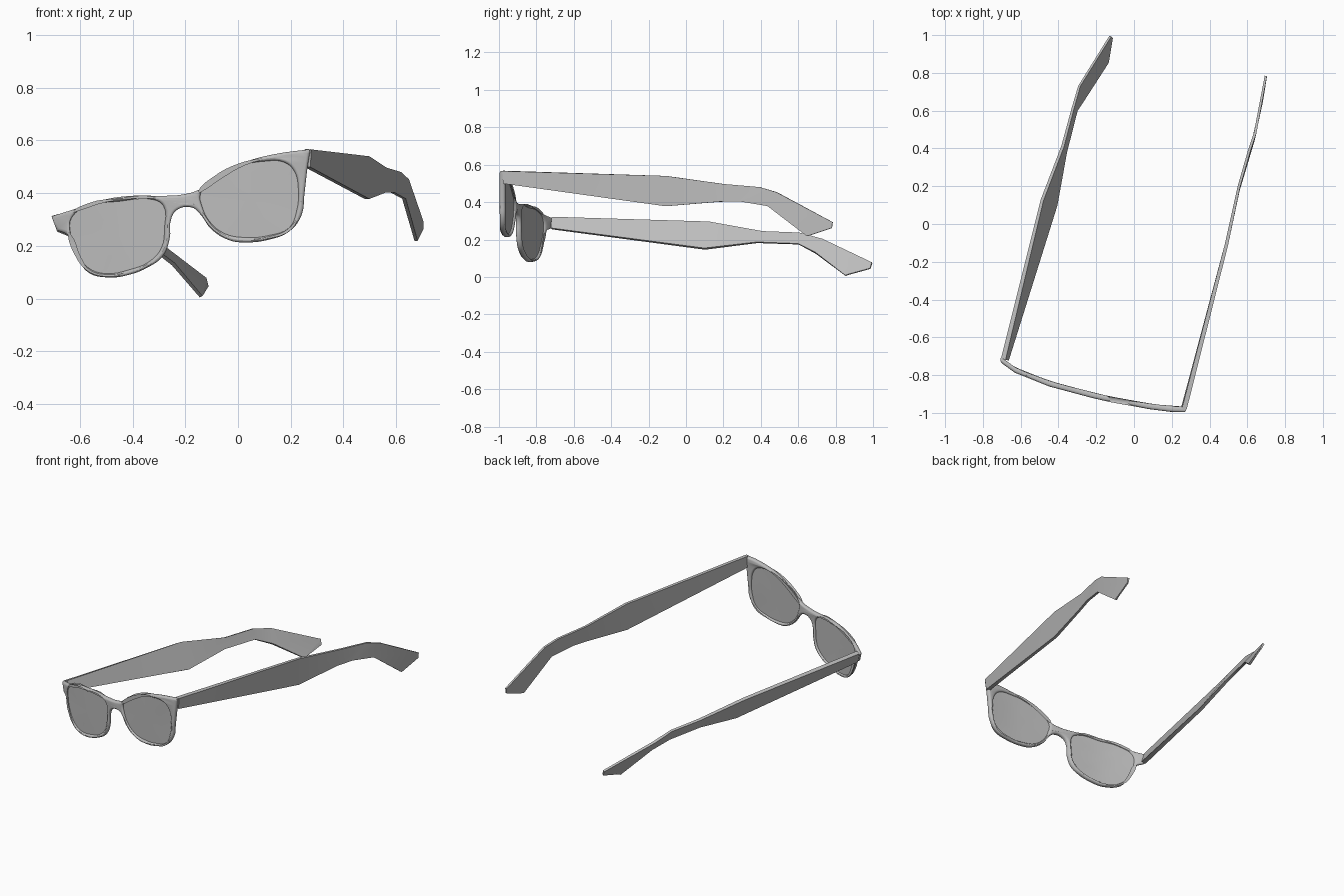
import bpy, bmesh, math
from mathutils import Vector

if "Cube" in bpy.data.objects:
    bpy.data.objects.remove(bpy.data.objects["Cube"])

grey = bpy.data.materials.new("mid grey")
grey.diffuse_color = (0.5, 0.5, 0.5, 1)
grey.use_nodes = True
grey.node_tree.nodes["Principled BSDF"].inputs["Base Color"].default_value = grey.diffuse_color

# Bow of the front frame: depth y as a function of x
BOW = [(-.72, -.708), (-.63, -.773), (-.45, -.845), (-.225, -.905),
       (-.13, -.927), (.08, -.965), (.2, -.98), (.29, -.982)]


def bow(x):
    x = min(max(x, BOW[0][0]), BOW[-1][0])
    for (x0, y0), (x1, y1) in zip(BOW, BOW[1:]):
        if x <= x1:
            return y0 + (y1 - y0) * (x - x0) / (x1 - x0)


def finish(name, bm, angle):
    bmesh.ops.recalc_face_normals(bm, faces=bm.faces)
    me = bpy.data.meshes.new(name)
    bm.to_mesh(me)
    bm.free()
    me.materials.clear()
    me.materials.append(grey)
    for p in me.polygons:
        p.material_index = 0
    ob = bpy.data.objects.new(name, me)
    bpy.context.collection.objects.link(ob)
    bpy.ops.object.select_all(action='DESELECT')
    ob.select_set(True)
    bpy.context.view_layer.objects.active = ob
    bpy.ops.object.shade_smooth_by_angle(angle=math.radians(angle))
    return ob


# Front-view outlines (x, z)
OUTER = [(-.708, .312), (-.60, .346), (-.506, .376), (-.404, .39), (-.279, .39),
         (-.21, .395), (-.146, .414), (-.07, .464), (.025, .517), (.138, .548),
         (.275, .567), (.264, .498), (.252, .395), (.241, .316), (.195, .255),
         (.119, .224), (.025, .213), (-.032, .221), (-.1, .262), (-.146, .323),
         (-.176, .346), (-.229, .338), (-.252, .308), (-.26, .224), (-.286, .16),
         (-.343, .118), (-.411, .091), (-.487, .08), (-.57, .1), (-.608, .156),
         (-.646, .24), (-.688, .259)]
LEFT = [(-.631, .308), (-.563, .352), (-.45, .369), (-.32, .375), (-.282, .35),
        (-.279, .27), (-.29, .194), (-.336, .141), (-.411, .11), (-.506, .095),
        (-.57, .118), (-.612, .175), (-.635, .243)]
RIGHT = [(-.142, .399), (-.089, .452), (.006, .502), (.1, .521), (.176, .517),
         (.214, .483), (.229, .414), (.222, .331), (.195, .27), (.119, .24),
         (.025, .232), (-.051, .247), (-.108, .293), (-.135, .346)]

# Frame: filled, bevelled outline with two holes, then bowed
cu = bpy.data.curves.new("frame_outline", 'CURVE')
cu.dimensions = '2D'
cu.fill_mode = 'BOTH'
cu.extrude, cu.bevel_depth, cu.bevel_resolution = .004, .011, 2
cu.offset = -.011
cu.resolution_u = 4
for loop, corners in ((OUTER, (0, 10, 31)), (LEFT, ()), (RIGHT, ())):
    sp = cu.splines.new('BEZIER')
    sp.bezier_points.add(len(loop) - 1)
    sp.use_cyclic_u = True
    for i, (bp, (x, z)) in enumerate(zip(sp.bezier_points, loop)):
        bp.co = (x, z, 0)
        kind = 'VECTOR' if i in corners else 'AUTO'
        bp.handle_left_type = bp.handle_right_type = kind
tmp = bpy.data.objects.new("frame_outline", cu)
bpy.context.collection.objects.link(tmp)
dg = bpy.context.evaluated_depsgraph_get()
me = bpy.data.meshes.new_from_object(tmp.evaluated_get(dg))
bm = bmesh.new()
bm.from_mesh(me)
bpy.data.objects.remove(tmp)
bmesh.ops.remove_doubles(bm, verts=bm.verts, dist=.0004)
for v in bm.verts:
    x, z, w = v.co
    v.co = (x, bow(x) - w, z)
finish("frame", bm, 50)


# Lenses: thin bowed plates seated in the rims
def lens(name, loop):
    bm = bmesh.new()
    c = sum((Vector(p) for p in loop), Vector((0, 0))) / len(loop)
    n = len(loop)
    for side in (-.004, .004):
        def put(p, s):
            q = c + (Vector(p) - c) * s
            return bm.verts.new((q.x, bow(q.x) + side, q.y))
        a, b = [put(p, 1.05) for p in loop], [put(p, .55) for p in loop]
        mid = put(c, 1)
        for i in range(n):
            j = (i + 1) % n
            bm.faces.new((a[i], a[j], b[j], b[i]))
            bm.faces.new((b[i], b[j], mid))
    finish(name, bm, 40)


lens("left_lens", LEFT)
lens("right_lens", RIGHT)


# Temples: four-sided bars lofted through (top point, bottom point, thickness)
def temple(name, stations):
    bm = bmesh.new()
    mids = [(Vector(t) + Vector(b)) / 2 for t, b, _ in stations]
    rings = []
    for i, (t, b, w) in enumerate(stations):
        t, b = Vector(t), Vector(b)
        tan = mids[min(i + 1, len(mids) - 1)] - mids[max(i - 1, 0)]
        off = tan.cross(t - b).normalized() * w / 2
        rings.append([bm.verts.new(p) for p in (t + off, t - off, b - off, b + off)])
    for r, s in zip(rings, rings[1:]):
        for k in range(4):
            m = (k + 1) % 4
            bm.faces.new((r[k], r[m], s[m], s[k]))
    bm.faces.new(rings[0])
    bm.faces.new(rings[-1])
    finish(name, bm, 40)


temple("right_temple", [
    ((.266, -.98, .567), (.262, -.975, .5), .026),
    ((.49, -.107, .54), (.49, -.107, .378), .018),
    ((.556, .2, .497), (.553, .18, .402), .014),
    ((.612, .395, .48), (.586, .29, .403), .014),
    ((.642, .485, .453), (.63, .437, .379), .014),
    ((.698, .784, .293), (.676, .645, .219), .012),
    ((.7, .78, .262), (.68, .66, .222), .008)])
temple("left_temple", [
    ((-.692, -.715, .318), (-.675, -.72, .258), .026),
    ((-.487, .125, .292), (-.413, .1, .15), .018),
    ((-.378, .41, .242), (-.362, .38, .184), .016),
    ((-.325, .608, .235), (-.305, .6, .176), .014),
    ((-.29, .73, .2), (-.245, .69, .13), .014),
    ((-.125, .995, .076), (-.14, .853, .007), .012),
    ((-.115, .985, .045), (-.135, .865, .012), .008)])
